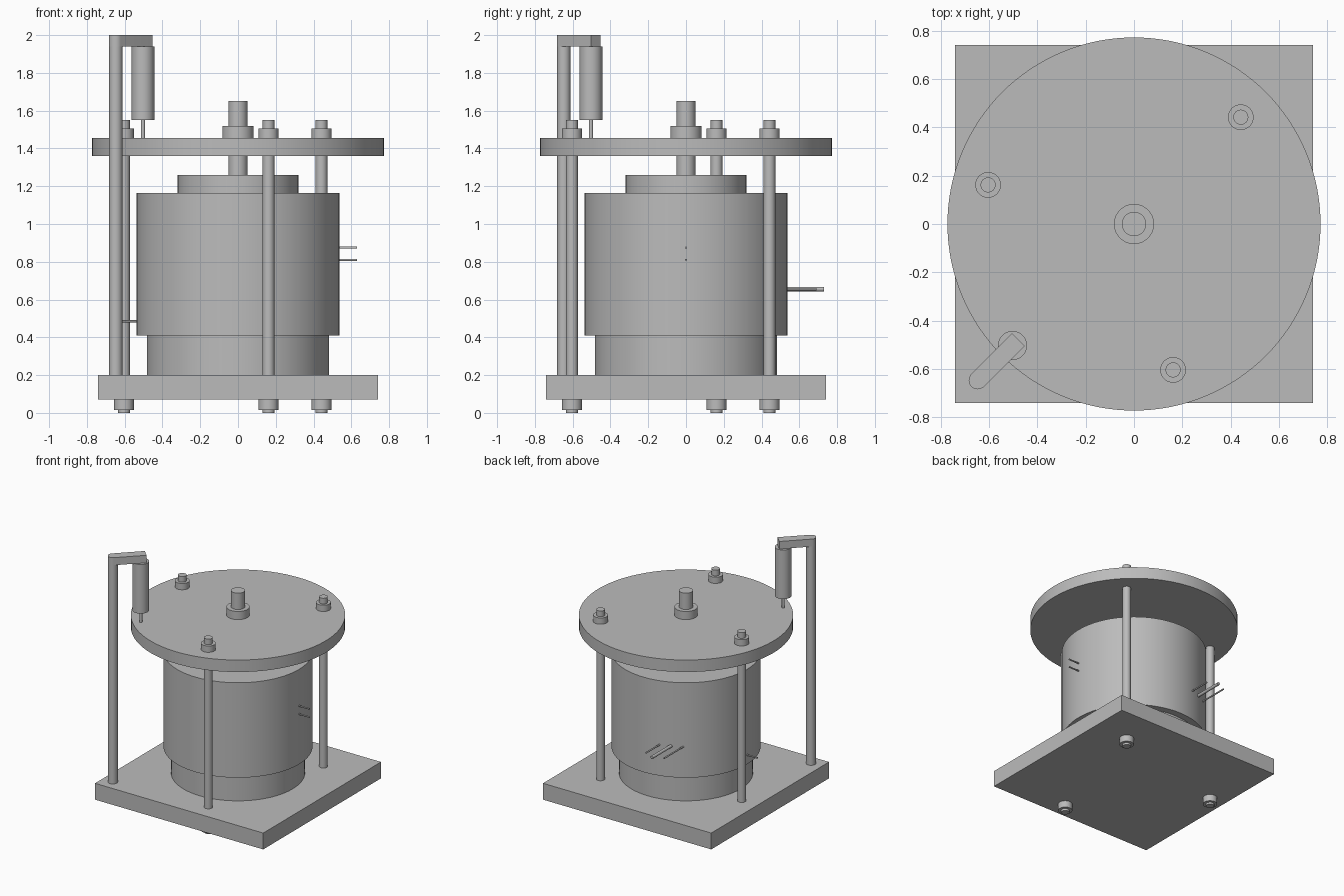
import bpy
import bmesh
from math import radians, pi, cos, sin
from mathutils import Vector

cube = bpy.data.objects.get("Cube")
if cube:
    bpy.data.objects.remove(cube, do_unlink=True)

grey = bpy.data.materials.new("machine grey")
grey.use_nodes = True
colour = (0.5, 0.5, 0.5, 1)
grey.diffuse_color = colour
grey.node_tree.nodes["Principled BSDF"].inputs["Base Color"].default_value = colour


def rod(name, start, end, radius, sides=64):
    """Smooth cylinder between two points."""
    start, end = Vector(start), Vector(end)
    axis = end - start
    bpy.ops.mesh.primitive_cylinder_add(
        vertices=sides, radius=radius, depth=axis.length, location=(start + end) / 2)
    ob = bpy.context.object
    ob.rotation_euler = axis.to_track_quat('Z', 'Y').to_euler()
    ob.name = name
    ob.data.materials.append(grey)
    bpy.ops.object.shade_smooth_by_angle(angle=radians(30))
    return ob


def upright(name, x, y, bottom, top, radius, sides=64):
    return rod(name, (x, y, bottom), (x, y, top), radius, sides)


def prism(name, outline, bottom, top):
    """Extrude a flat outline upwards."""
    bm = bmesh.new()
    face = bm.faces.new([bm.verts.new((x, y, bottom)) for x, y in outline])
    grown = bmesh.ops.extrude_face_region(bm, geom=[face])["geom"]
    bmesh.ops.translate(bm, vec=(0, 0, top - bottom),
                        verts=[v for v in grown if isinstance(v, bmesh.types.BMVert)])
    bmesh.ops.recalc_face_normals(bm, faces=bm.faces)
    mesh = bpy.data.meshes.new(name)
    bm.to_mesh(mesh)
    bm.free()
    ob = bpy.data.objects.new(name, mesh)
    bpy.context.collection.objects.link(ob)
    mesh.materials.append(grey)
    bpy.context.view_layer.objects.active = ob
    bpy.ops.object.select_all(action='DESELECT')
    ob.select_set(True)
    bpy.ops.object.shade_smooth_by_angle(angle=radians(30))
    return ob


# Square base plate
s = 0.74
prism("base_plate", [(-s, -s), (s, -s), (s, s), (-s, s)], 0.07, 0.2)

# Stepped drum, lid disc and central shaft
upright("drum_foot", 0, 0, 0.2, 0.41, 0.482, 128)
upright("drum_body", 0, 0, 0.41, 1.165, 0.537, 128)
upright("drum_cap", 0, 0, 1.165, 1.26, 0.32, 128)
upright("top_disc", 0, 0, 1.36, 1.455, 0.772, 128)
upright("shaft", 0, 0, 1.26, 1.65, 0.05)
upright("shaft_collar", 0, 0, 1.455, 1.52, 0.083)

# Three tie rods, each with a round nut above and below
for i in range(3):
    a = radians(45 + 120 * i)
    x, y = 0.625 * cos(a), 0.625 * sin(a)
    upright(f"tie_rod_{i}", x, y, 0, 1.55, 0.031)
    upright(f"top_nut_{i}", x, y, 1.455, 1.505, 0.053)
    upright(f"bottom_nut_{i}", x, y, 0.016, 0.07, 0.053)

# Corner post with a round-ended arm pointing at the middle
p, r = -0.647, 0.037
upright("gauge_post", p, p, 0.2, 1.97, 0.035)
arc = [(p + r * cos(radians(135) + pi * k / 16),
        p + r * sin(radians(135) + pi * k / 16)) for k in range(17)]
e = -0.478
d = r * cos(pi / 4)
prism("gauge_arm", arc + [(e + d, e - d), (e - d, e + d)], 1.94, 2.0)

# Gauge hanging from the arm, its tip touching the disc
upright("gauge_body", -0.503, -0.503, 1.55, 1.94, 0.06)
upright("gauge_tip", -0.503, -0.503, 1.455, 1.55, 0.011, 32)

# Thin leads on the left and right of the drum
for i, z in enumerate((0.875, 0.81)):
    rod(f"left_lead_{i}", (0.5, 0, z), (0.63, 0, z), 0.006, 16)
rod("right_lead", (-0.5, 0, 0.485), (-0.63, 0, 0.485), 0.006, 16)

# Back pipe between two thinner leads
rod("back_pipe", (-0.21, 0.45, 0.655), (-0.21, 0.73, 0.655), 0.012, 24)
for i, x in enumerate((-0.13, -0.29)):
    rod(f"back_lead_{i}", (x, 0.42, 0.655), (x, 0.69, 0.655), 0.006, 16)
